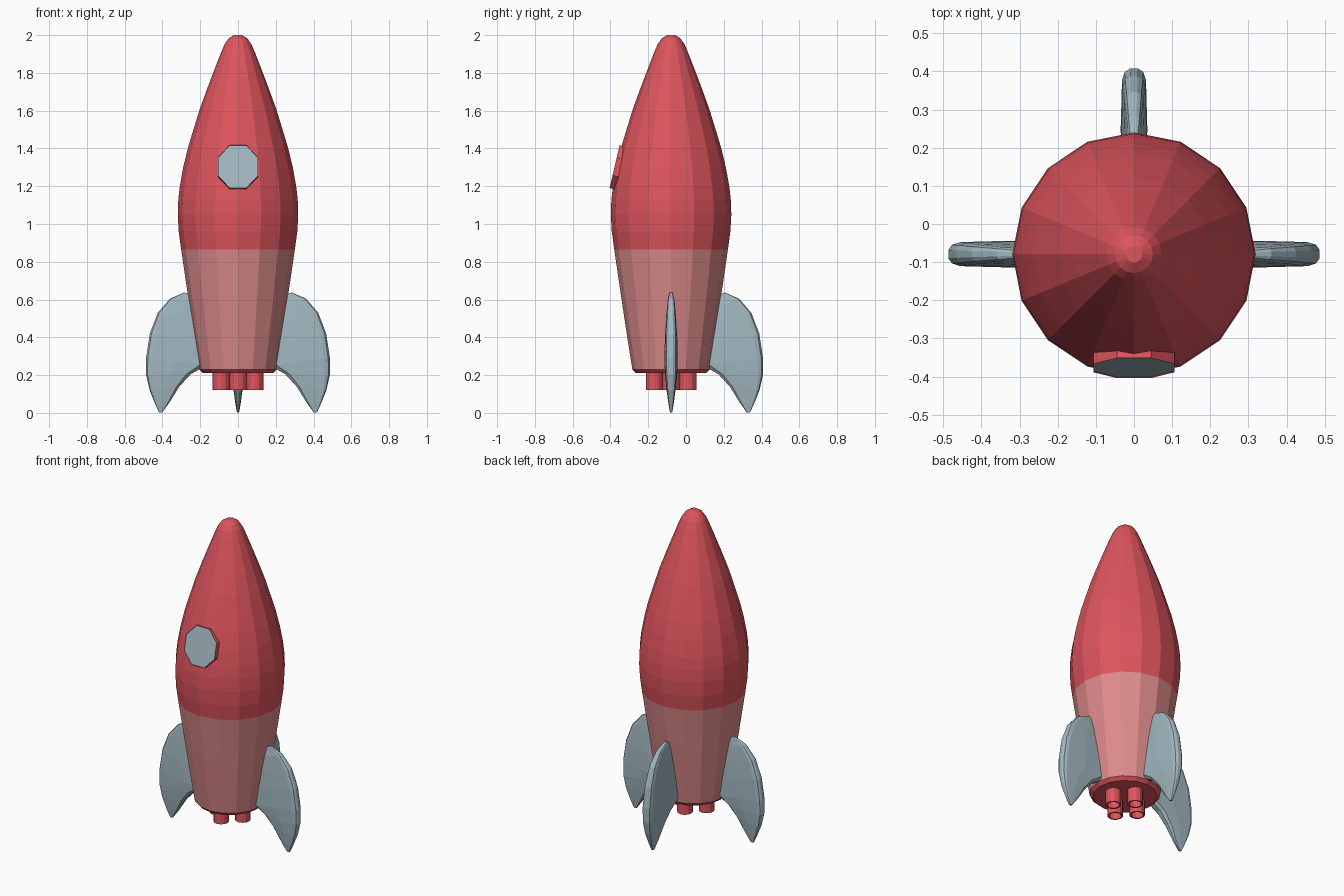
import bpy, bmesh, math
from mathutils import Matrix, Vector

if "Cube" in bpy.data.objects:
    bpy.data.objects.remove(bpy.data.objects["Cube"])

AXIS_Y = -0.079


def material(name, rgb):
    m = bpy.data.materials.new(name)
    m.diffuse_color = (*rgb, 1)
    m.use_nodes = True
    m.node_tree.nodes["Principled BSDF"].inputs["Base Color"].default_value = m.diffuse_color
    return m


red = material("red paint", (0.73, 0.09, 0.11))
pink = material("pale red paint", (0.73, 0.26, 0.26))
grey = material("blue grey", (0.36, 0.48, 0.53))


def finish(bm, name, mats, matrix=Matrix()):
    bmesh.ops.recalc_face_normals(bm, faces=bm.faces[:])
    bm.transform(matrix)
    me = bpy.data.meshes.new(name)
    bm.to_mesh(me)
    bm.free()
    for m in mats:
        me.materials.append(m)
    ob = bpy.data.objects.new(name, me)
    bpy.context.collection.objects.link(ob)
    return ob


def loft(bm, loops, closed=False, caps=True):
    """Bridge equal-length point loops with quads."""
    rows = [[bm.verts.new(p) for p in loop] for loop in loops]
    n = len(rows[0])
    pairs = list(zip(rows, rows[1:])) + ([(rows[-1], rows[0])] if closed else [])
    for a, b in pairs:
        for i in range(n):
            j = (i + 1) % n
            bm.faces.new((a[i], a[j], b[j], b[i]))
    if caps and not closed:
        bm.faces.new(rows[0])
        bm.faces.new(rows[-1])


def circle(r, z, n, phase=0.0):
    return [(r * math.cos(phase + math.tau * i / n),
             r * math.sin(phase + math.tau * i / n), z) for i in range(n)]


# body: 16-sided turned shape, pale lower section
profile = [(0.185, 0.21), (0.205, 0.23), (0.232, 0.40), (0.265, 0.62),
           (0.301, 0.865), (0.314, 0.96), (0.319, 1.05), (0.316, 1.13),
           (0.308, 1.20), (0.290, 1.30), (0.266, 1.40), (0.236, 1.50),
           (0.202, 1.61), (0.162, 1.72), (0.124, 1.82), (0.093, 1.90),
           (0.072, 1.95), (0.050, 1.982), (0.022, 2.0)]
bm = bmesh.new()
loft(bm, [circle(r, z, 16) for r, z in profile])
for f in bm.faces:
    z = f.calc_center_median().z
    f.material_index = 1 if 0.225 < z < 0.865 else 0
finish(bm, "body", [red, pink], Matrix.Translation((0, AXIS_Y, 0)))

# fins: rows from inner edge to outer edge, with half thickness
fin_rows = [((0.20, 0.615), (0.285, 0.637), 0.010),
            ((0.20, 0.55), (0.360, 0.605), 0.020),
            ((0.19, 0.47), (0.425, 0.530), 0.027),
            ((0.18, 0.37), (0.467, 0.420), 0.033),
            ((0.17, 0.25), (0.487, 0.290), 0.035),
            ((0.25, 0.205), (0.486, 0.200), 0.032),
            ((0.31, 0.14), (0.468, 0.120), 0.025),
            ((0.36, 0.06), (0.440, 0.050), 0.015),
            ((0.40, 0.003), (0.418, 0.002), 0.006)]


def fin(name, angle):
    bm = bmesh.new()
    loops = []
    for a, b, t in fin_rows:
        a, b = Vector((a[0], 0, a[1])), Vector((b[0], 0, b[1]))
        half = [(0.0, 0.45), (0.10, 0.9), (0.5, 1.0), (0.90, 0.9), (0.97, 0.7), (1.0, 0.3)]
        side = [a.lerp(b, u) + Vector((0, w * t, 0)) for u, w in half]
        loops.append(side + [Vector((p.x, -p.y, p.z)) for p in reversed(side)])
    loft(bm, loops)
    finish(bm, name, [grey],
           Matrix.Translation((0, AXIS_Y, 0)) @ Matrix.Rotation(angle, 4, 'Z'))


for label, deg in (("right", 0), ("back", 90), ("left", 180)):
    fin(label + "_fin", math.radians(deg))

# nozzles: four hollow tubes in a diamond
for k in range(4):
    a = k * math.pi / 2
    bm = bmesh.new()
    loft(bm, [circle(0.045, 0.12, 12), circle(0.045, 0.225, 12),
              circle(0.036, 0.225, 12), circle(0.036, 0.12, 12)], closed=True)
    finish(bm, f"nozzle_{k + 1}", [red], Matrix.Translation(
        (0.089 * math.cos(a), AXIS_Y + 0.089 * math.sin(a), 0)))

# window: tilted octagonal frame with a slightly sunk pane
bm = bmesh.new()
R = 0.119
loft(bm, [circle(R, -0.05, 8, math.pi / 8), circle(R, 0.0, 8, math.pi / 8)])
front = max(bm.faces, key=lambda f: f.calc_center_median().z)
bmesh.ops.inset_region(bm, faces=[front], thickness=0.014, depth=0)
bmesh.ops.inset_region(bm, faces=[front], thickness=0.001, depth=-0.003)
front.material_index = 1
finish(bm, "window", [red, grey],
       Matrix.Translation((0, -0.378, 1.304))
       @ Matrix.Rotation(math.radians(90 - 13), 4, 'X')
       @ Matrix.Diagonal((0.97, 1.06, 1, 1)))
